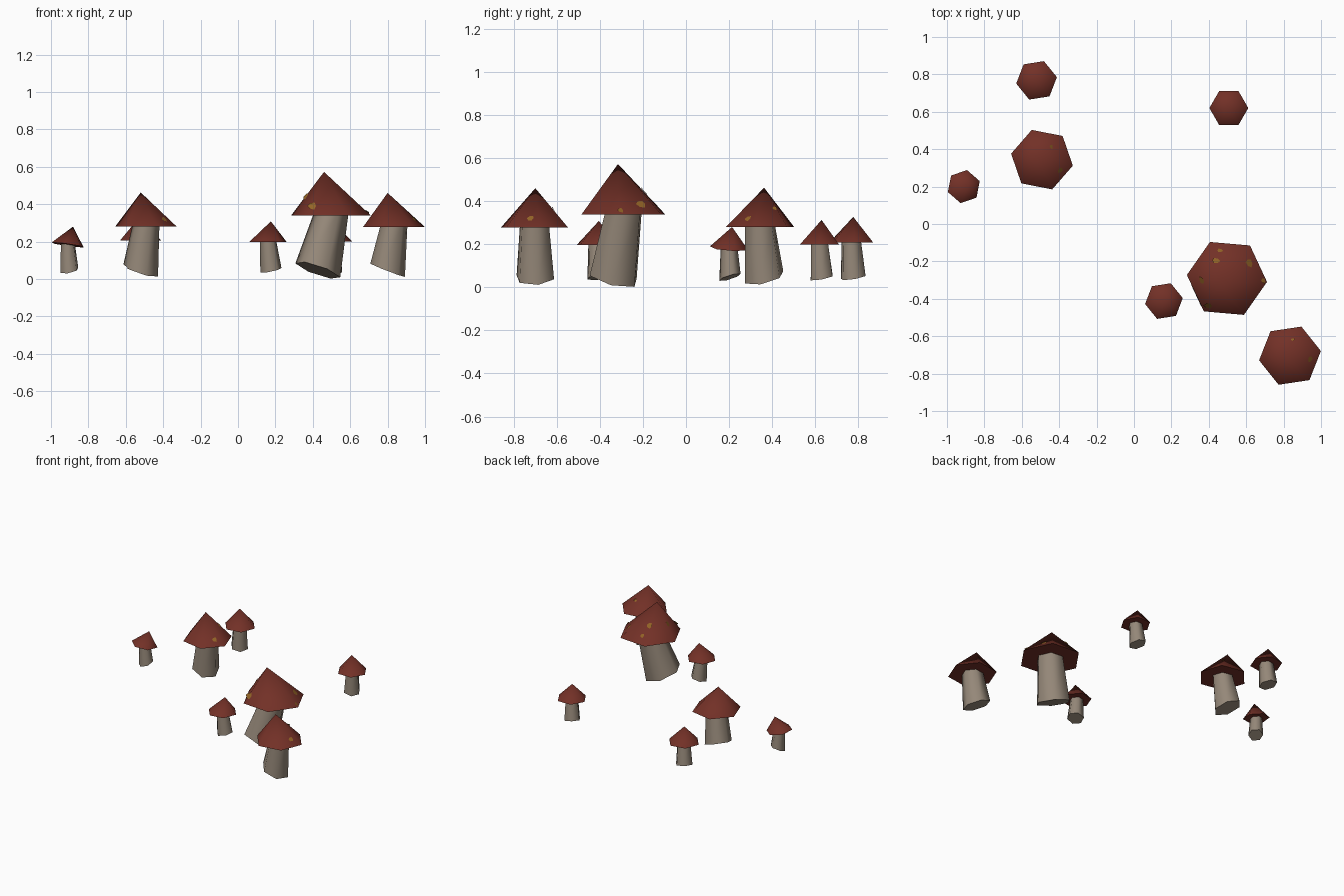
import bpy
import math
from mathutils import Vector

if "Cube" in bpy.data.objects:
    bpy.data.objects.remove(bpy.data.objects["Cube"])


def material(name, rgb):
    m = bpy.data.materials.new(name)
    m.diffuse_color = (*rgb, 1)
    m.use_nodes = True
    m.node_tree.nodes["Principled BSDF"].inputs["Base Color"].default_value = m.diffuse_color
    return m


RED = material("cap_red", (0.17, 0.030, 0.020))
BEIGE = material("stem_beige", (0.30, 0.245, 0.19))
OCHRE = material("spot_ochre", (0.30, 0.13, 0.02))
SIDES = 6


def ring(c, r, angle, slope):
    """Hexagon around c whose plane rises with the given slope in x and y."""
    pts = []
    for i in range(SIDES):
        a = math.radians(angle) + math.tau * i / SIDES
        d = Vector((math.cos(a), math.sin(a), 0)) * r
        d.z = slope.dot(d)
        pts.append(c + d)
    return pts


def make(name, verts, faces, mat):
    me = bpy.data.meshes.new(name)
    me.from_pydata(verts, [], faces)
    me.materials.append(mat)
    # smooth sloping sides, flat end faces with a sharp rim
    ends = [p for p in me.polygons if len(p.vertices) == SIDES]
    rims = {k for p in ends for k in p.edge_keys}
    for p in me.polygons:
        p.use_smooth = len(p.vertices) < SIDES
    for e in me.edges:
        e.use_edge_sharp = e.key in rims
    ob = bpy.data.objects.new(name, me)
    bpy.context.collection.objects.link(ob)


def spots(name, rim, apex, places, r):
    """Thin ochre patches lying on the cap facet under each (x, y)."""
    verts, faces = [], []
    for k, (x, y) in enumerate(places):
        hits = []
        for a, b in zip(rim, rim[1:] + rim[:1]):
            n = (b - a).cross(apex - a).normalized()
            z = apex.z - (n.x * (x - apex.x) + n.y * (y - apex.y)) / n.z
            hits.append((z, n, (b - a).normalized()))
        z, n, u = min(hits, key=lambda h: h[0])   # convex cap: lowest plane
        size = r * (0.07, 0.1, 0.11)[k % 3]
        for j in range(SIDES):
            t = math.tau * j / SIDES
            q = size * (1.1 if j % 2 else 0.9)
            verts.append(Vector((x, y, z)) + n * 0.003
                         + (u * math.cos(t) + n.cross(u) * math.sin(t)) * q)
        faces.append(range(len(verts) - SIDES, len(verts)))
    make(name, verts, faces, OCHRE)


def mushroom(name, x, y, r, angle, lean, shift=1, droop=0, marks=()):
    """All heights and widths follow from the cap radius r and the lean."""
    lean = Vector((*lean, 0))
    centre = Vector((x, y, 0.07 + 1.25 * r))
    level = Vector((0, 0, 0))
    sides = [(i, (i + 1) % SIDES) for i in range(SIDES)]
    bottom_face = tuple(reversed(range(SIDES)))

    # cap: leaning six-sided cone
    apex = centre + lean + Vector((0, 0, 1.09 * r))
    rim = ring(centre, r, angle, -lean * droop)
    make(name + "_cap", rim + [apex],
         [(i, j, SIDES) for i, j in sides] + [bottom_face], RED)

    # stem: tapered prism with a slanted foot
    foot = Vector((x, y, 0.047)) + lean * shift
    slope = lean / r * 1.9
    slope.x = max(-0.42, min(0.2, slope.x))
    top = centre + Vector((0, 0, 0.01))
    make(name + "_stem",
         ring(foot, 0.56 * r, angle, slope) + ring(top, 0.435 * r, angle, level),
         [(i, j, j + SIDES, i + SIDES) for i, j in sides]
         + [bottom_face, tuple(range(SIDES, 2 * SIDES))], BEIGE)

    if marks:
        spots(name + "_spots", rim, apex, marks, r)


mushroom("large_mushroom", .497, -.291, .215, -5, (-.037, -.025), shift=1.9,
         marks=[(.46, -.144), (.438, -.198), (.615, -.21),
                (.69, -.305), (.364, -.3), (.396, -.435)])
mushroom("front_right_mushroom", .834, -.704, .167, 8.5, (-.034, .004),
         marks=[(.85, -.62), (.94, -.722)])
mushroom("left_mushroom", -.492, .344, .168, -11, (-.028, .019),
         marks=[(-.444, .412), (-.396, .289)])
mushroom("back_left_mushroom", -.521, .768, .11, 9, (-.009, .009))
mushroom("far_left_mushroom", -.91, .2, .09, 19, (.028, .014), shift=.3, droop=5)
mushroom("centre_mushroom", .16, -.412, .102, 9, (.016, .007))
mushroom("back_right_mushroom", .507, .62, .104, 0, (-.01, .01))
